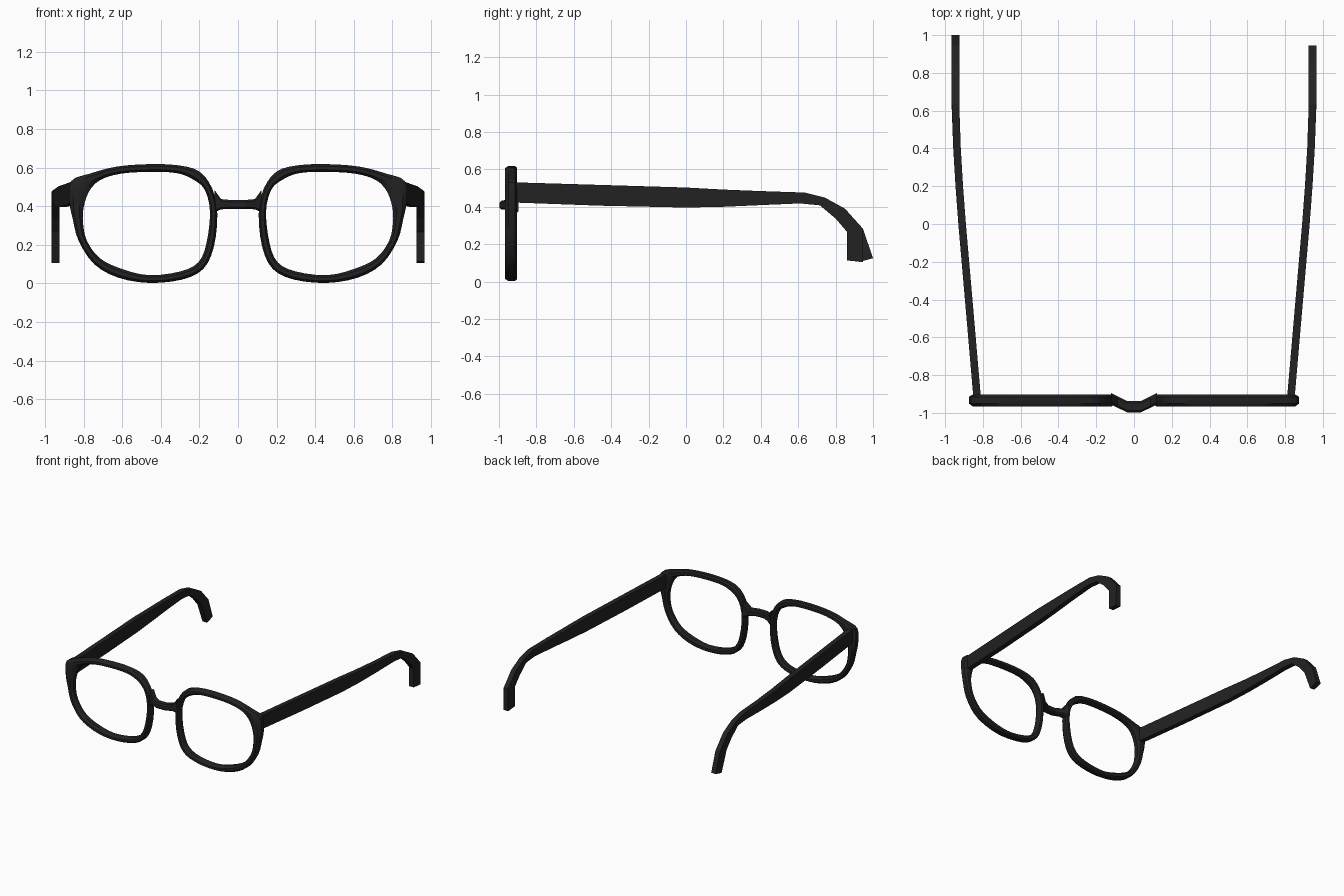
import bpy, bmesh
from mathutils import Vector

if "Cube" in bpy.data.objects:
    bpy.data.objects.remove(bpy.data.objects["Cube"])

black = bpy.data.materials.new("black_plastic")
black.diffuse_color = (0.016, 0.016, 0.016, 1)
black.use_nodes = True
black.node_tree.nodes["Principled BSDF"].inputs["Base Color"].default_value = black.diffuse_color


def loft(name, rings, closed=False, smooth=False):
    """Skin a list of equal-length cross-sections."""
    bm = bmesh.new()
    rows = [[bm.verts.new(p) for p in r] for r in rings]
    n = len(rows[0])
    for i in range(len(rows) if closed else len(rows) - 1):
        a, b = rows[i], rows[(i + 1) % len(rows)]
        for j in range(n):
            k = (j + 1) % n
            bm.faces.new((a[j], a[k], b[k], b[j]))
    if not closed:
        bm.faces.new(rows[0])
        bm.faces.new(rows[-1])
    bmesh.ops.recalc_face_normals(bm, faces=bm.faces)
    me = bpy.data.meshes.new(name)
    bm.to_mesh(me)
    bm.free()
    me.materials.append(black)
    ob = bpy.data.objects.new(name, me)
    bpy.context.collection.objects.link(ob)
    if smooth:
        bpy.ops.object.select_all(action='DESELECT')
        ob.select_set(True)
        bpy.context.view_layer.objects.active = ob
        bpy.ops.object.shade_smooth_by_angle(angle=0.6)
    return ob


def refine(pts, steps=3):
    """Closed Catmull-Rom curve through the points."""
    pts = [Vector(p) for p in pts]
    n, out = len(pts), []
    for i in range(n):
        a, b, c, d = (pts[(i + k) % n] for k in (-1, 0, 1, 2))
        for s in range(steps):
            t = s / steps
            out.append(0.5 * (2 * b + (c - a) * t + (2 * a - 5 * b + 4 * c - d) * t * t
                              + (3 * b - a - 3 * c + d) * t ** 3))
    return out


# Rims: outer x, z and inner x, z around one lens opening
rim = [(.46, .618, .46, .578), (.63, .605, .61, .568), (.77, .568, .715, .535),
       (.864, .53, .772, .475), (.872, .42, .80, .39), (.855, .33, .802, .31),
       (.825, .22, .782, .22), (.745, .10, .715, .13), (.62, .03, .60, .075),
       (.46, .003, .46, .043), (.29, .02, .30, .062), (.18, .075, .205, .11),
       (.125, .19, .163, .21), (.107, .36, .145, .37), (.133, .49, .172, .485),
       (.20, .58, .235, .54), (.31, .612, .32, .572)]
outer = refine([p[:2] for p in rim])
inner = refine([p[2:] for p in rim])
# Rim cross-section: (0 outer .. 1 inner, y)
section = [(0, -.95), (.28, -.967), (.72, -.967), (1, -.95),
           (1, -.918), (.75, -.903), (.25, -.903), (0, -.915)]

# Temples: top y, z and bottom y, z, centre x
arm = [(-.925, .531, -.925, .423, .830), (-.46, .517, -.46, .406, .870),
       (0, .503, 0, .396, .910), (.20, .492, .20, .40, .925),
       (.40, .484, .40, .409, .937), (.636, .476, .61, .418, .945),
       (.743, .449, .715, .408, .945), (.85, .39, .80, .337, .945),
       (.946, .283, .86, .267, .945)]
tips = {1: (.945, .105, .86, .113, .945), -1: (1.0, .125, .925, .105, .945)}
HW = .02

for side, label in ((1, "right"), (-1, "left")):
    rings = []
    for o, i in zip(outer, inner):
        rings.append([(side * (o.x + (i.x - o.x) * f), y, o.y + (i.y - o.y) * f)
                      for f, y in section])
    loft(label + "_rim", rings, closed=True, smooth=True)

    rings = [[(side * (x - HW), ty, tz), (side * (x + HW), ty, tz),
              (side * (x + HW), by, bz), (side * (x - HW), by, bz)]
             for ty, tz, by, bz, x in arm + [tips[side]]]
    loft(label + "_temple", rings)

# Bridge: x, centre y, bottom z, top z, flaring into the rims
half = [(.035, -.968, .386, .432), (.088, -.942, .384, .437), (.122, -.925, .368, .485)]
stations = [(-x, y, b, t) for x, y, b, t in reversed(half)] + half
rings = []
for x, y, b, t in stations:
    c = .010
    d = .03
    rings.append([(x, y - d, b + c), (x, y - d, t - c), (x, y - d + c, t), (x, y + d - c, t),
                  (x, y + d, t - c), (x, y + d, b + c), (x, y + d - c, b), (x, y - d + c, b)])
loft("bridge", rings)
